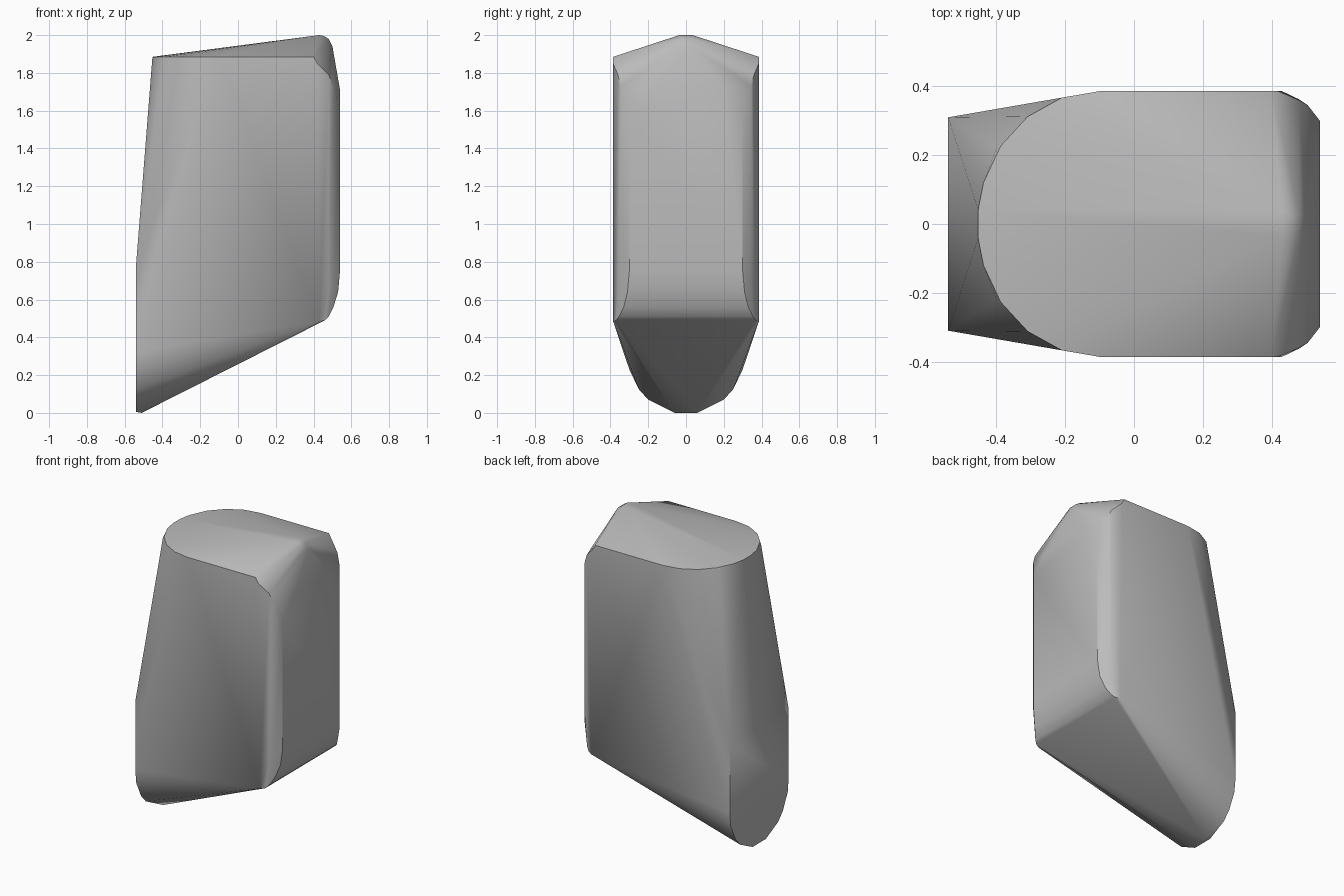
import bpy
import bmesh
import math

cube = bpy.data.objects.get("Cube")
if cube:
    bpy.data.objects.remove(cube, do_unlink=True)

grey = bpy.data.materials.new("stone grey")
grey.use_nodes = True
colour = (0.5, 0.5, 0.5, 1)
grey.diffuse_color = colour
grey.node_tree.nodes["Principled BSDF"].inputs["Base Color"].default_value = colour


def mirrored(points):
    """Repeat each point on the other side of the y = 0 plane."""
    return [(x, side * y, z) for x, y, z in points for side in (-1, 1)]


# Flat end panel with a rounded lower edge
END = -0.54
end_panel = [(END, y, z) for y, z in (
    (0.31, 0.78), (0.31, 0.32), (0.30, 0.23), (0.25, 0.125),
    (0.20, 0.07), (0.07, 0.005))]
keel = [(-0.51, 0.06, 0.0)]

# Rounded rim of the roof
R, RIM = 0.386, 1.885
rim = [(-0.10 - 0.355 * math.sin(a), R * math.cos(a), RIM)
       for a in (math.radians(d) for d in (0, 18, 36, 54, 72, 84))]
rim += [(0.40, R, RIM), (-0.40, 0.22, 1.87)]

# Small ridge cap on the roof
ridge = [(0.43, 0.035, 2.0), (0.455, 0.03, 1.995), (0.48, 0.03, 1.98),
         (0.50, 0.03, 1.94)]

# Opposite end: rounded vertical corners running into the flat panel
corners = [(0.42, R, 1.85), (0.48, 0.36, 1.79), (0.505, 0.345, 1.73),
           (0.54, 0.30, 1.60), (0.54, 0.20, 1.71),
           (0.54, 0.30, 0.75), (0.53, 0.31, 0.64), (0.505, 0.33, 0.56),
           (0.48, 0.355, 0.51), (0.46, 0.37, 0.49), (0.43, R, 0.485),
           (0.505, 0.345, 0.70), (0.48, 0.362, 0.64)]

# Wrap the profiles in one faceted skin
bm = bmesh.new()
for p in mirrored(end_panel + keel + rim + ridge + corners):
    bm.verts.new(p)
hull = bmesh.ops.convex_hull(bm, input=bm.verts)
spare = {g for g in hull["geom_interior"] + hull["geom_unused"]
         if isinstance(g, bmesh.types.BMVert)}
bmesh.ops.delete(bm, geom=list(spare), context="VERTS")
bmesh.ops.dissolve_limit(bm, angle_limit=math.radians(0.5),
                         verts=bm.verts, edges=bm.edges)
bmesh.ops.recalc_face_normals(bm, faces=bm.faces)
mesh = bpy.data.meshes.new("stone_block")
bm.to_mesh(mesh)
bm.free()
mesh.materials.append(grey)

block = bpy.data.objects.new("stone_block", mesh)
bpy.context.collection.objects.link(block)
bpy.context.view_layer.objects.active = block
block.select_set(True)
bpy.ops.object.shade_smooth_by_angle(angle=math.radians(30))
